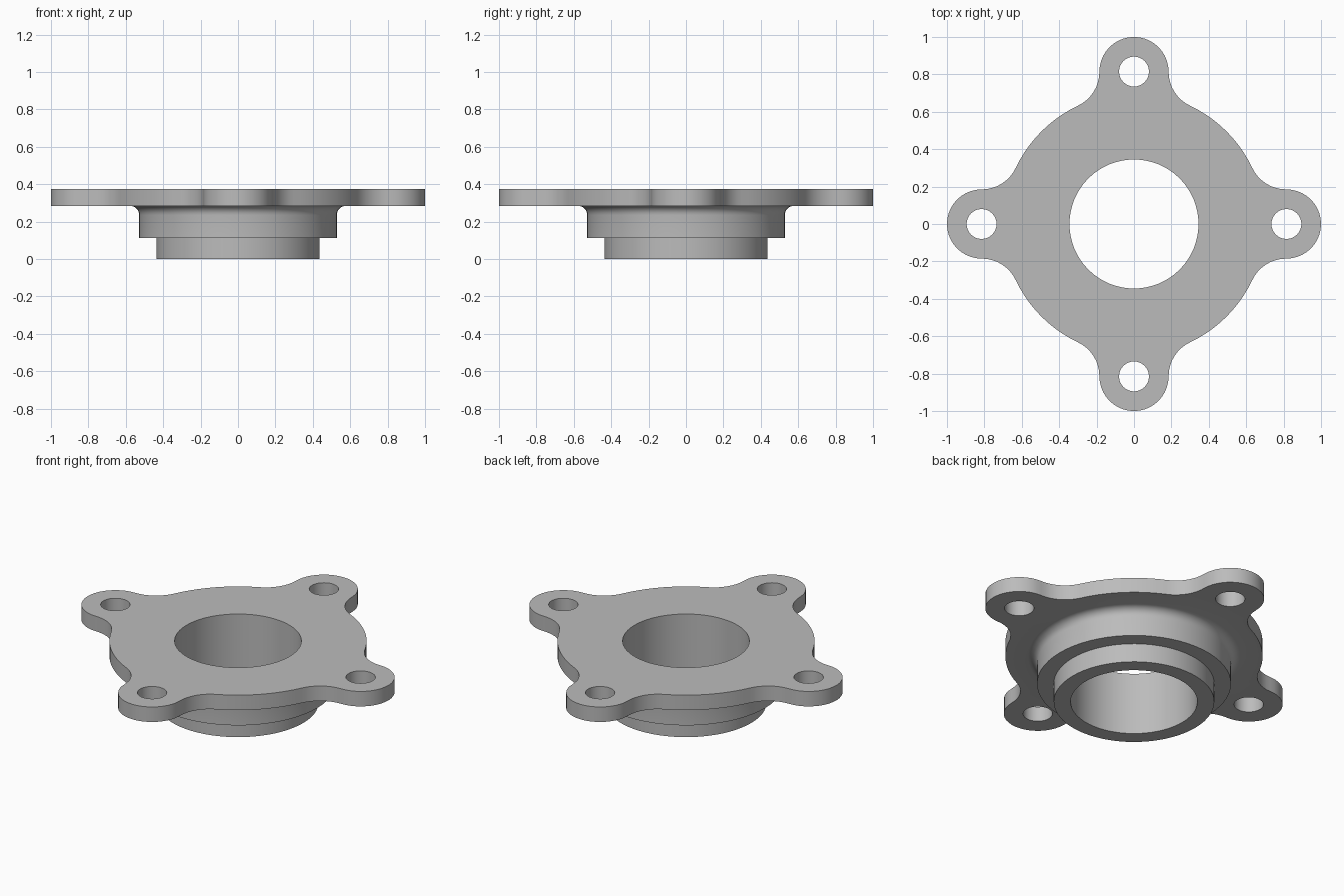
import bpy
import bmesh
from math import pi, sin, cos, atan2, sqrt

old = bpy.data.objects.get("Cube")
if old:
    bpy.data.objects.remove(old, do_unlink=True)

TOP, UNDER, STEP = 0.375, 0.285, 0.113       # flange top, flange underside, hub shoulder
BODY, LOBE, HOLE, FILLET = 0.70, 0.185, 0.08, 0.20
BOLT = 1 - LOBE                              # distance of bolt holes from centre
BORE, SPIGOT, HUB, ROOT = 0.345, 0.437, 0.528, 0.05

metal = bpy.data.materials.new("grey_metal")
metal.use_nodes = True
grey = (0.5, 0.5, 0.5, 1)
metal.diffuse_color = grey
metal.node_tree.nodes["Principled BSDF"].inputs["Base Color"].default_value = grey

bm = bmesh.new()


def arc(cx, cy, r, a, b, n):
    """Points along an arc, without its last point."""
    return [(cx + r * cos(a + (b - a) * i / n), cy + r * sin(a + (b - a) * i / n))
            for i in range(n)]


def circle(r, n=64, cx=0, cy=0):
    return arc(cx, cy, r, 0, 2 * pi, n)


def ring(points, z):
    return [bm.verts.new((x, y, z)) for x, y in points]


def pairs(loop):
    return zip(loop, loop[1:] + loop[:1])


def wall(lower, upper):
    for (a, b), (c, d) in zip(pairs(lower), pairs(upper)):
        bm.faces.new((a, b, d, c))


def plate(loops):
    """Flat face bounded by an outline and its holes."""
    edges = [bm.edges.get(p) or bm.edges.new(p) for lp in loops for p in pairs(lp)]
    bmesh.ops.triangle_fill(bm, edges=edges, use_beauty=True)


# Flange outline: one quarter (lobe, fillet, body, fillet), turned four times
d_lobe, d_body = LOBE + FILLET, BODY + FILLET
fx = (d_body ** 2 + BOLT ** 2 - d_lobe ** 2) / (2 * BOLT)
fy = sqrt(d_body ** 2 - fx ** 2)
a, b = atan2(fy, fx - BOLT), atan2(fy, fx)
quarter = (arc(BOLT, 0, LOBE, -a, a, 20)
           + arc(fx, fy, FILLET, a + pi, b + pi, 8)
           + arc(0, 0, BODY, b, pi / 2 - b, 10)
           + arc(fy, fx, FILLET, 1.5 * pi - b, 1.5 * pi - a, 8))
outline = []
for _ in range(4):
    outline += quarter
    quarter = [(-y, x) for x, y in quarter]

# Flange rim and bolt holes
shapes = [outline] + [circle(HOLE, 32, BOLT * x, BOLT * y)
                      for x, y in ((1, 0), (0, 1), (-1, 0), (0, -1))]
lower = [ring(s, UNDER) for s in shapes]
upper = [ring(s, TOP) for s in shapes]
for lo, up in zip(lower, upper):
    wall(lo, up)

# Hub: bore, spigot, shoulder, body and root fillet
profile = [(BORE, TOP), (BORE, 0), (SPIGOT, 0), (SPIGOT, STEP), (HUB, STEP)]
for i in range(7):
    t = pi / 2 * i / 6
    profile.append((HUB + ROOT * (1 - cos(t)), UNDER - ROOT * (1 - sin(t))))
hub = [ring(circle(r), z) for r, z in profile]
for lo, up in zip(hub, hub[1:]):
    wall(lo, up)

# Flange top and underside
plate(upper + [hub[0]])
plate(lower + [hub[-1]])

bmesh.ops.recalc_face_normals(bm, faces=bm.faces[:])
mesh = bpy.data.meshes.new("flanged_hub")
bm.to_mesh(mesh)
bm.free()
mesh.materials.append(metal)
flange = bpy.data.objects.new("flanged_hub", mesh)
bpy.context.collection.objects.link(flange)
bpy.ops.object.select_all(action="DESELECT")
flange.select_set(True)
bpy.context.view_layer.objects.active = flange
bpy.ops.object.shade_smooth_by_angle(angle=pi / 6)
